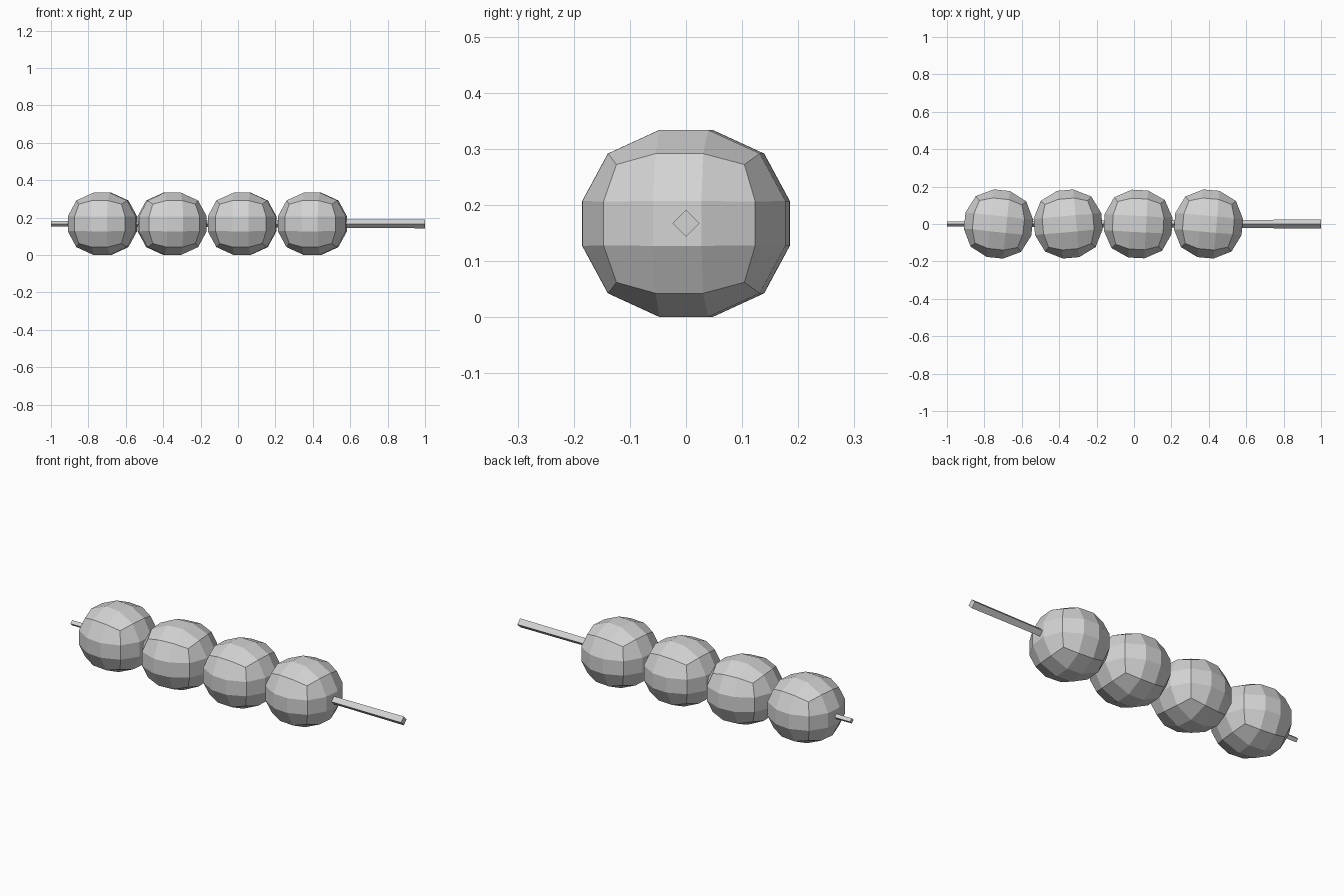
import bpy
import bmesh
from math import radians, pi
from mathutils import Matrix

default = bpy.data.objects.get("Cube")
if default:
    bpy.data.objects.remove(default, do_unlink=True)

MID_Z = 0.167

grey = bpy.data.materials.new("light_grey")
grey.use_nodes = True
colour = (0.65, 0.65, 0.65, 1)
grey.diffuse_color = colour
grey.node_tree.nodes["Principled BSDF"].inputs["Base Color"].default_value = colour


def add_object(name, bm, location):
    bmesh.ops.recalc_face_normals(bm, faces=bm.faces)
    mesh = bpy.data.meshes.new(name)
    bm.to_mesh(mesh)
    bm.free()
    mesh.materials.append(grey)
    obj = bpy.data.objects.new(name, mesh)
    obj.location = location
    bpy.context.collection.objects.link(obj)
    return obj


# Inner and outer coordinate for face, edge and corner points of the ball
RINGS = {1: (0.040, 0.1665), 2: (0.039, 0.1245), 3: (0, 0.105)}


def ball(name, x, turn):
    """A cube cut in three along each side and rounded into a ball."""
    bm = bmesh.new()
    bmesh.ops.create_cube(bm, size=2)
    bmesh.ops.subdivide_edges(bm, edges=bm.edges[:], cuts=2, use_grid_fill=True)
    for v in bm.verts:
        outer = [abs(c) > 0.9 for c in v.co]
        ring = RINGS[sum(outer)]
        for i in range(3):
            v.co[i] = ring[outer[i]] * (1 if v.co[i] > 0 else -1)
    # Slightly flattened, each turned a little differently
    bmesh.ops.transform(
        bm, verts=bm.verts,
        matrix=Matrix.Rotation(radians(turn), 4, "Z") @ Matrix.Diagonal((1.09, 1.09, 1, 1)))
    return add_object(name, bm, (x, 0, MID_Z))


# Four balls in a row
for n, (x, turn) in enumerate([(-0.725, -6), (-0.352, 5), (0.022, -3), (0.398, -5)]):
    ball(f"dumpling_{n + 1}", x, turn)

# Tapered four-sided skewer, standing on its edge
bm = bmesh.new()
bmesh.ops.create_cone(bm, cap_ends=True, segments=4, radius1=0.014, radius2=0.024,
                      depth=2, matrix=Matrix.Rotation(pi / 2, 4, "Y"))
add_object("skewer", bm, (0, 0, MID_Z))
